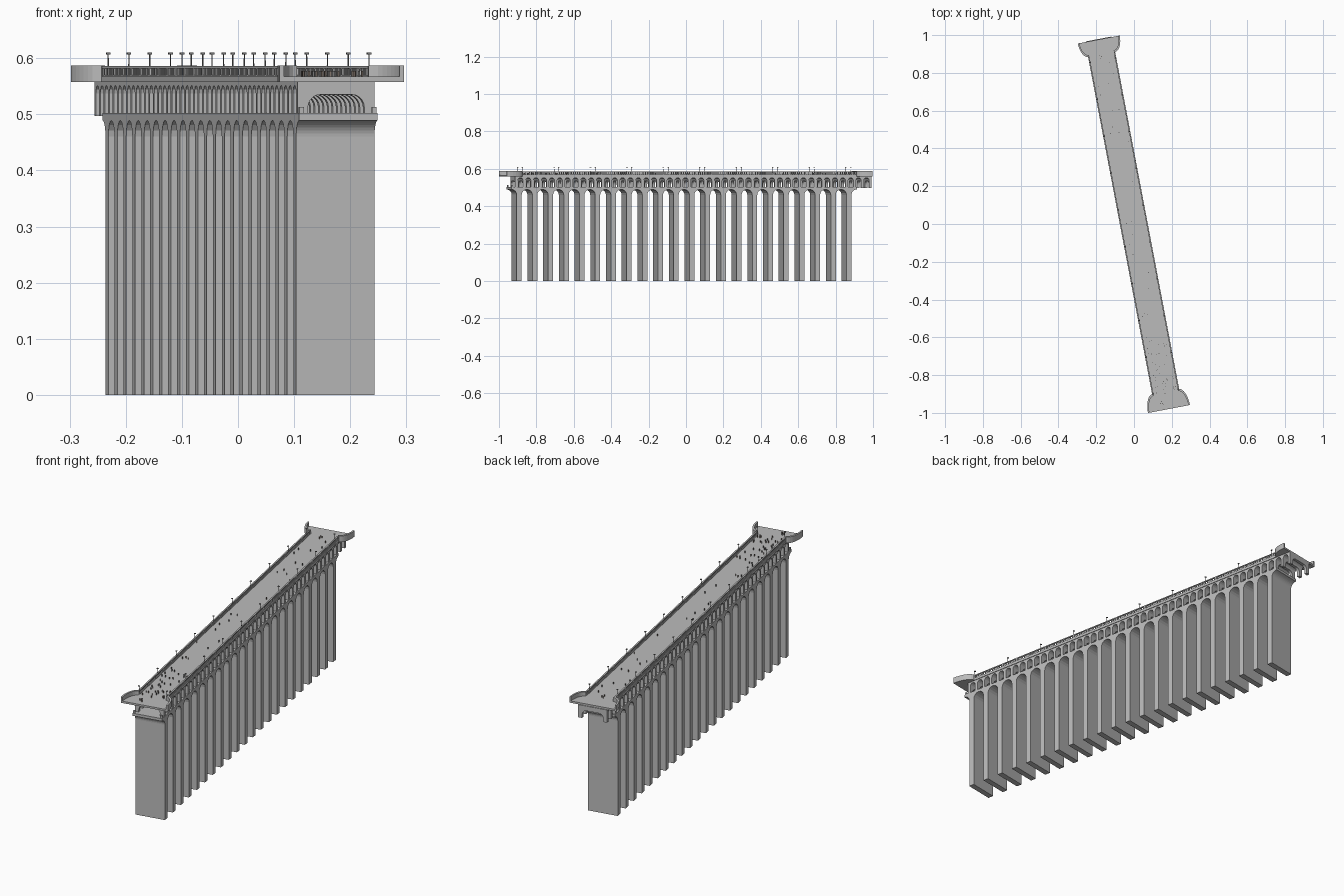
import bpy, bmesh, math, random
from mathutils import Matrix, Vector

cube = bpy.data.objects.get("Cube")
if cube:
    bpy.data.objects.remove(cube)

# The bridge is built along y, then turned and placed by this matrix
PLACE = Matrix.Translation((0.0035, -0.0235, 0)) @ Matrix.Rotation(math.radians(10.75), 4, 'Z')


def material(name, rgb):
    m = bpy.data.materials.new(name)
    m.use_nodes = True
    m.diffuse_color = (*rgb, 1)
    m.node_tree.nodes["Principled BSDF"].inputs["Base Color"].default_value = (*rgb, 1)
    return m


STONE = material("grey_stone", (0.5, 0.5, 0.5))
IRON = material("dark_iron", (0.2, 0.2, 0.2))
CLOTH = material("dull_cloth", (0.25, 0.2, 0.17))


def finish(bm, name, mat):
    bmesh.ops.recalc_face_normals(bm, faces=bm.faces)
    me = bpy.data.meshes.new(name)
    bm.to_mesh(me)
    bm.free()
    ob = bpy.data.objects.new(name, me)
    bpy.context.collection.objects.link(ob)
    me.materials.append(mat)
    ob.matrix_world = PLACE
    return ob


def prism(bm, outline, axis, low, high):
    """Extrude a closed outline along x, y or z."""
    def point(a, b, d):
        return {'x': (d, a, b), 'y': (a, d, b), 'z': (a, b, d)}[axis]
    face = bm.faces.new([bm.verts.new(point(a, b, low)) for a, b in outline])
    out = bmesh.ops.extrude_face_region(bm, geom=[face])
    move = Vector(point(0, 0, high - low))
    bmesh.ops.translate(bm, vec=move, verts=[g for g in out["geom"] if isinstance(g, bmesh.types.BMVert)])


def box(bm, x, y, z0, z1, wx, wy):
    size = Matrix.Diagonal((wx, wy, z1 - z0, 1))
    bmesh.ops.create_cube(bm, size=1, matrix=Matrix.Translation((x, y, (z0 + z1) / 2)) @ size)


def arc(cx, cy, rx, ry, start, end, steps=8):
    return [(cx + rx * math.cos(math.radians(start + (end - start) * i / steps)),
             cy + ry * math.sin(math.radians(start + (end - start) * i / steps)))
            for i in range(steps + 1)]


HALF = 0.071

# Tall lower arcade: 22 piers, 21 arches and a half arch at each end
PIERS, THICK, END = 22, 0.027, 0.911
pitch = (2 * END - THICK) / (PIERS - 1)
radius = (pitch - THICK) / 2
spring, tier_top = 0.46, 0.502
outline = [(-END - radius, tier_top)] + arc(-END - radius, spring, radius, radius, 90, 0)
for i in range(PIERS):
    y = -END + i * pitch
    outline += [(y, 0), (y + THICK, 0)]
    if i < PIERS - 1:
        outline += arc(y + THICK + radius, spring, radius, radius, 180, 0)
outline += arc(END + radius, spring, radius, radius, 180, 90) + [(END + radius, tier_top)]
bm = bmesh.new()
prism(bm, outline, 'x', -HALF, HALF)
finish(bm, "lower_arcade", STONE)

# Upper arcade: small arches over cross walls with a passage through them
COUNT, STEP, WALL = 46, 0.0428, 0.014
FIRST, ARCH, ROOF = -0.912, 0.537, 0.558
small = (STEP - WALL) / 2
outline = [(FIRST - WALL / 2, ROOF)]
for i in range(COUNT):
    y = FIRST + i * STEP
    outline += [(y - WALL / 2, ARCH), (y + WALL / 2, ARCH)]
    if i < COUNT - 1:
        outline += arc(y + STEP / 2, ARCH, small, small, 180, 0, 6)[1:-1]
outline.append((FIRST + (COUNT - 1) * STEP + WALL / 2, ROOF))
bm = bmesh.new()
prism(bm, outline, 'x', -HALF + 0.001, HALF - 0.001)
finish(bm, "upper_arches", STONE)

OPEN, CORNER = 0.051, 0.022
side = HALF - 0.001
portal = [(-side, 0.497), (-side, ARCH), (side, ARCH), (side, 0.497), (OPEN, 0.497)]
portal += arc(OPEN - CORNER, ARCH - CORNER - 0.002, CORNER, CORNER, 0, 90, 5)
portal += arc(CORNER - OPEN, ARCH - CORNER - 0.002, CORNER, CORNER, 90, 180, 5)
portal.append((-OPEN, 0.497))
bm = bmesh.new()
for i in range(COUNT):
    y = FIRST + i * STEP
    prism(bm, portal, 'y', y - WALL / 2, y + WALL / 2)
finish(bm, "upper_cross_walls", STONE)

# Corner stubs on the front ledge
bm = bmesh.new()
for s in (-1, 1):
    box(bm, s * 0.066, -0.933, 0.5, 0.513, 0.008, 0.008)
finish(bm, "ledge_stubs", STONE)

# Deck with a flared platform at each end
DECK, FLARE = 0.073, 0.113
FRONT, BACK = -0.973, 1.018
NECK_FRONT, NECK_BACK = -0.88, 0.938
reach = FLARE - DECK


def flare(side, tip, neck, inset=0.0):
    """Quarter ellipse from the deck edge out to the tip."""
    sign = 1 if tip > neck else -1
    return [(side * x, y) for x, y in arc(DECK - inset, tip, reach, sign * (neck - tip) * sign + inset * sign, 90, 0)]


bm = bmesh.new()
outline = flare(1, FRONT, NECK_FRONT) + flare(-1, FRONT, NECK_FRONT)[::-1]
outline += flare(-1, BACK, NECK_BACK) + flare(1, BACK, NECK_BACK)[::-1]
prism(bm, outline, 'z', 0.558, 0.567)
finish(bm, "deck", STONE)

bm = bmesh.new()
for s in (-1, 1):
    for tip, neck in ((FRONT, NECK_FRONT), (BACK, NECK_BACK)):
        prism(bm, flare(s, tip, neck) + flare(s, tip, neck, 0.008)[::-1], 'z', 0.56, 0.587)
finish(bm, "curved_end_parapets", STONE)

# Balustrades along both edges
rail_mid, rail_len = (NECK_FRONT + NECK_BACK) / 2, NECK_BACK - NECK_FRONT
bm = bmesh.new()
for s in (-1, 1):
    x = s * (DECK - 0.004)
    box(bm, x, rail_mid, 0.566, 0.570, 0.007, rail_len)
    box(bm, x, rail_mid, 0.582, 0.586, 0.007, rail_len)
    bars = 170
    for i in range(bars + 1):
        wide = 0.008 if i % 8 == 0 else 0.004
        box(bm, x, NECK_FRONT + rail_len * i / bars, 0.569, 0.583, wide * 0.8, wide)
finish(bm, "balustrades", STONE)

# Street lamps in ten pairs
bm = bmesh.new()
for i in range(10):
    for s in (-1, 1):
        x, y = s * 0.067, -0.88 + i * 0.1985
        pole = Matrix.Translation((x, y, 0.595))
        bmesh.ops.create_cone(bm, cap_ends=True, segments=6, radius1=0.0014, radius2=0.001, depth=0.028, matrix=pole)
        box(bm, x, y, 0.607, 0.610, 0.007, 0.007)
finish(bm, "street_lamps", IRON)

# Small figures scattered over the deck
random.seed(4)
for name, mat in (("walkers_dark", IRON), ("walkers_brown", CLOTH)):
    bm = bmesh.new()
    for i in range(35):
        y = random.uniform(-0.95, -0.6) if i % 2 else random.uniform(-0.9, 0.95)
        box(bm, random.uniform(-0.058, 0.058), y, 0.566, 0.577, 0.003, 0.003)
    finish(bm, name, mat)
